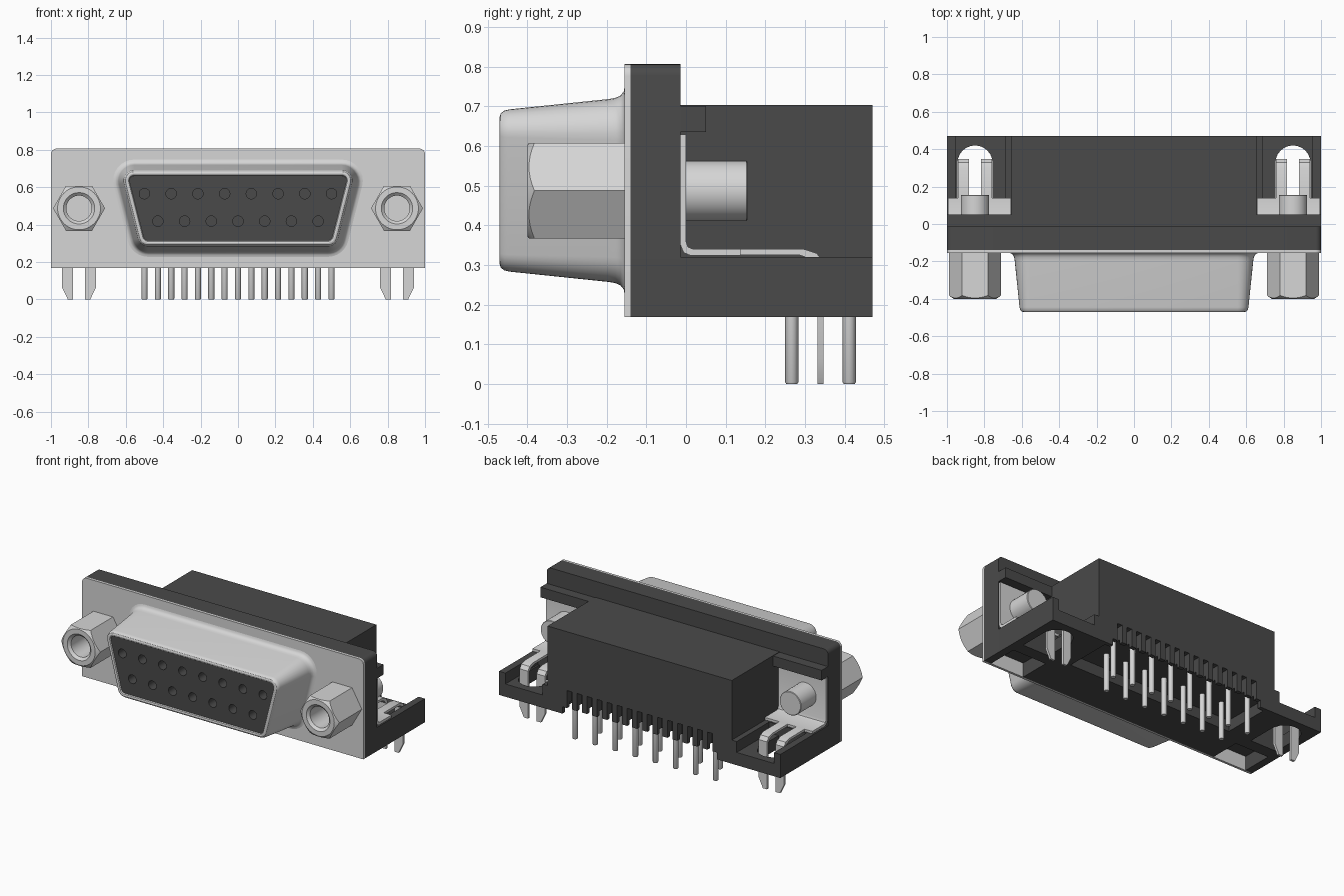
import bpy, bmesh, math

if "Cube" in bpy.data.objects:
    bpy.data.objects.remove(bpy.data.objects["Cube"], do_unlink=True)


def material(name, value):
    m = bpy.data.materials.new(name)
    m.use_nodes = True
    col = (value, value, value, 1)
    m.diffuse_color = col
    m.node_tree.nodes["Principled BSDF"].inputs["Base Color"].default_value = col
    return m


BLACK = material("dark grey plastic", 0.068)
METAL = material("light grey metal", 0.67)
parts = []


def finish(name, bm, mat):
    bmesh.ops.recalc_face_normals(bm, faces=bm.faces)
    me = bpy.data.meshes.new(name)
    bm.to_mesh(me)
    bm.free()
    ob = bpy.data.objects.new(name, me)
    bpy.context.collection.objects.link(ob)
    if mat:
        me.materials.append(mat)
        parts.append(ob)
    else:
        ob.hide_render = True
    return ob


def loft(name, rings, mat=None, caps=True):
    """Skin a list of closed rings that have equal point counts."""
    bm = bmesh.new()
    vs = [[bm.verts.new(p) for p in r] for r in rings]
    n = len(rings[0])
    for a, b in zip(vs, vs[1:]):
        for i in range(n):
            bm.faces.new((a[i], a[(i + 1) % n], b[(i + 1) % n], b[i]))
    if caps:
        bm.faces.new(vs[0])
        bm.faces.new(vs[-1])
    return finish(name, bm, mat)


def box(name, x, y, z, mat=None):
    ring = lambda h: [(x[0], y[0], h), (x[1], y[0], h), (x[1], y[1], h), (x[0], y[1], h)]
    return loft(name, [ring(z[0]), ring(z[1])], mat)


def side_box(name, s, x, y, z, mat=None):
    return box(name, sorted((s * x[0], s * x[1])), y, z, mat)


def lathe(name, cx, cz, profile, n, mat=None):
    """Turn (radius, y) points about an axis along y."""
    ang = [2 * math.pi * k / n for k in range(n)]
    return loft(name, [[(cx + r * math.cos(a), y, cz + r * math.sin(a)) for a in ang]
                       for r, y in profile], mat)


def boolean(ob, cutters, op="DIFFERENCE"):
    for c in cutters:
        mod = ob.modifiers.new("cut", "BOOLEAN")
        mod.operation, mod.object, mod.solver = op, c, "EXACT"
    bpy.context.view_layer.update()
    dg = bpy.context.evaluated_depsgraph_get()
    me = bpy.data.meshes.new_from_object(ob.evaluated_get(dg))
    ob.modifiers.clear()
    ob.data = me
    for c in cutters:
        bpy.data.objects.remove(c, do_unlink=True)


def d_ring(r, y, seg=8):
    """Rounded trapezoid: a fixed core grown outward by r."""
    ct, cb, zt, zb = 0.555, 0.48, 0.635, 0.34
    a = math.atan((ct - cb) / (zt - zb))
    h = math.pi / 2
    corners = [(ct, zt, -a, h), (-ct, zt, h, math.pi + a),
               (-cb, zb, math.pi + a, 3 * h), (cb, zb, 3 * h, 4 * h - a)]
    return [(x + r * math.cos(t0 + (t1 - t0) * k / seg), y,
             z + r * math.sin(t0 + (t1 - t0) * k / seg))
            for x, z, t0, t1 in corners for k in range(seg + 1)]


PITCH = 1.0 / 14
SX, SZ = 0.85, 0.487         # screw axis
BOTTOM, TOP = 0.168, 0.806   # flange height range

# Front plate and housing flange share an outline with rounded top corners
arc = [(0.97 + 0.03 * math.cos(t), TOP - 0.03 + 0.03 * math.sin(t))
       for t in [k * math.pi / 12 for k in range(7)]]
outline = [(-1, BOTTOM), (1, BOTTOM)] + arc + [(-x, z) for x, z in reversed(arc)]


def slab(name, y0, y1, mat):
    return loft(name, [[(x, y, z) for x, z in outline] for y in (y0, y1)], mat)


slab("front_plate", -0.155, -0.14, METAL)
flange = slab("housing_flange", -0.14, -0.014, BLACK)
boolean(flange, [side_box("pocket_cutter", s, (0.71, 0.95), (-0.2, 0.1), (0.1, 0.26))
                 for s in (-1, 1)])
box("top_ledge", (-1, 1), (-0.014, 0.05), (0.635, 0.70), BLACK)

# Metal shell with flared foot and rolled rim
shell = [(0.118, -0.154), (0.102, -0.157), (0.092, -0.165), (0.086, -0.178), (0.083, -0.195),
         (0.057, -0.445), (0.054, -0.458), (0.047, -0.467), (0.038, -0.47),
         (0.030, -0.468), (0.026, -0.462), (0.026, -0.42)]
loft("shell", [d_ring(r, y) for r, y in shell], METAL, caps=False)

# Socket insert with two rows of contact holes
insert = loft("socket_insert", [d_ring(0.027, -0.462), d_ring(0.027, -0.3)], BLACK)
contacts = [((k - 7) * PITCH, 0.565 if k % 2 == 0 else 0.418) for k in range(15)]
boolean(insert, [lathe("hole_cutter", x, z, [(0.028, -0.5), (0.028, -0.36)], 20)
                 for x, z in contacts])

# Main body: hollow below, comb slots in the back wall
body = box("main_body", (-0.655, 0.655), (-0.014, 0.47), (BOTTOM, 0.703), BLACK)
cuts = [box("recess_cutter", (-0.59, 0.59), (0.14, 0.445), (0.1, 0.24)),
        box("back_edge_cutter", (-0.55, 0.55), (0.43, 0.6), (0.1, 0.212))]
cuts += [box("comb_cutter", ((k - 7) * PITCH - 0.018, (k - 7) * PITCH + 0.018),
             (0.425, 0.6), (0.12, 0.325)) for k in range(15)]
boolean(body, cuts)

# Solder pins: eight at the back, seven in front
for k in range(15):
    x, y = (k - 7) * PITCH, 0.4115 if k % 2 == 0 else 0.2665
    rings = [[(x + r * math.cos(t * math.pi / 6), y + r * math.sin(t * math.pi / 6), z)
              for t in range(12)] for r, z in ((0.014, 0), (0.0165, 0.004), (0.0165, 0.26))]
    loft("solder_pin", rings, METAL)

for s, side in ((1, "left"), (-1, "right")):
    # Mounting wing with stepped recess and a rounded slot
    wing = side_box(side + "_wing", s, (0.655, 1), (-0.014, 0.47), (BOTTOM, 0.32), BLACK)
    slot = [(s * SX - 0.094, 0.14), (s * SX + 0.094, 0.14)]
    slot += [(s * SX + 0.094 * math.cos(t), 0.326 + 0.094 * math.sin(t))
             for t in [k * math.pi / 12 for k in range(13)]]
    boolean(wing, [
        side_box("step_cutter", s, (0.69, 0.955), (0.14, 0.6), (0.25, 0.5)),
        loft("slot_cutter", [[(x, y, z) for x, y in slot] for z in (0.1, 0.4)]),
        side_box("wing_pocket_cutter", s, (0.71, 0.95), (-0.1, 0.06), (0.1, 0.26))])

    # Metal bracket: upright and foot in one bent profile
    bend = [(-0.014, 0.628), (-0.014, 0.35), (-0.006, 0.331), (0.01, 0.324), (0.138, 0.324),
            (0.138, 0.34), (0.018, 0.34), (0.005, 0.345), (0.0, 0.36), (0.0, 0.628)]
    loft(side + "_bracket", [[(s * x, y, z) for y, z in bend] for x in (0.657, 0.995)], METAL)

    # Two bent board prongs with tapered tips
    for d in (-1, 1):
        inner, outer = s * SX + d * 0.031, s * SX + d * 0.09
        tip = s * SX + d * 0.06
        path = [((0.13, 0.325), (0.13, 0.34), outer), ((0.285, 0.325), (0.296, 0.34), outer),
                ((0.315, 0.315), (0.33, 0.329), outer), ((0.332, 0.295), (0.347, 0.305), outer),
                ((0.332, 0.062), (0.347, 0.062), outer), ((0.332, 0), (0.347, 0), tip)]
        loft(side + "_board_prong", [[(inner, *a), (o, *a), (o, *b), (inner, *b)]
                                     for a, b, o in path], METAL)

    # Screw end behind the bracket
    lathe(side + "_screw_end", s * SX, SZ,
          [(0.076, -0.01), (0.076, 0.152), (0.073, 0.155)], 32, METAL)

    # Hex standoff: chamfered front corners, countersunk bore
    nut = lathe(side + "_hex_standoff", s * SX, SZ, [(0.139, -0.40), (0.139, -0.154)], 6, METAL)
    boolean(nut, [lathe("chamfer_cutter", s * SX, SZ,
                        [(0.112, -0.402), (0.142, -0.380), (0.2, -0.33), (0.2, -0.1)], 48)],
            "INTERSECT")
    boolean(nut, [lathe("bore_cutter", s * SX, SZ,
                        [(0.09, -0.41), (0.084, -0.40), (0.068, -0.385), (0.068, -0.20)], 32)])

# Smooth the curved faces, keep edges crisp
bpy.ops.object.select_all(action="DESELECT")
for ob in parts:
    ob.select_set(True)
bpy.context.view_layer.objects.active = parts[0]
bpy.ops.object.shade_smooth_by_angle(angle=math.radians(32))
